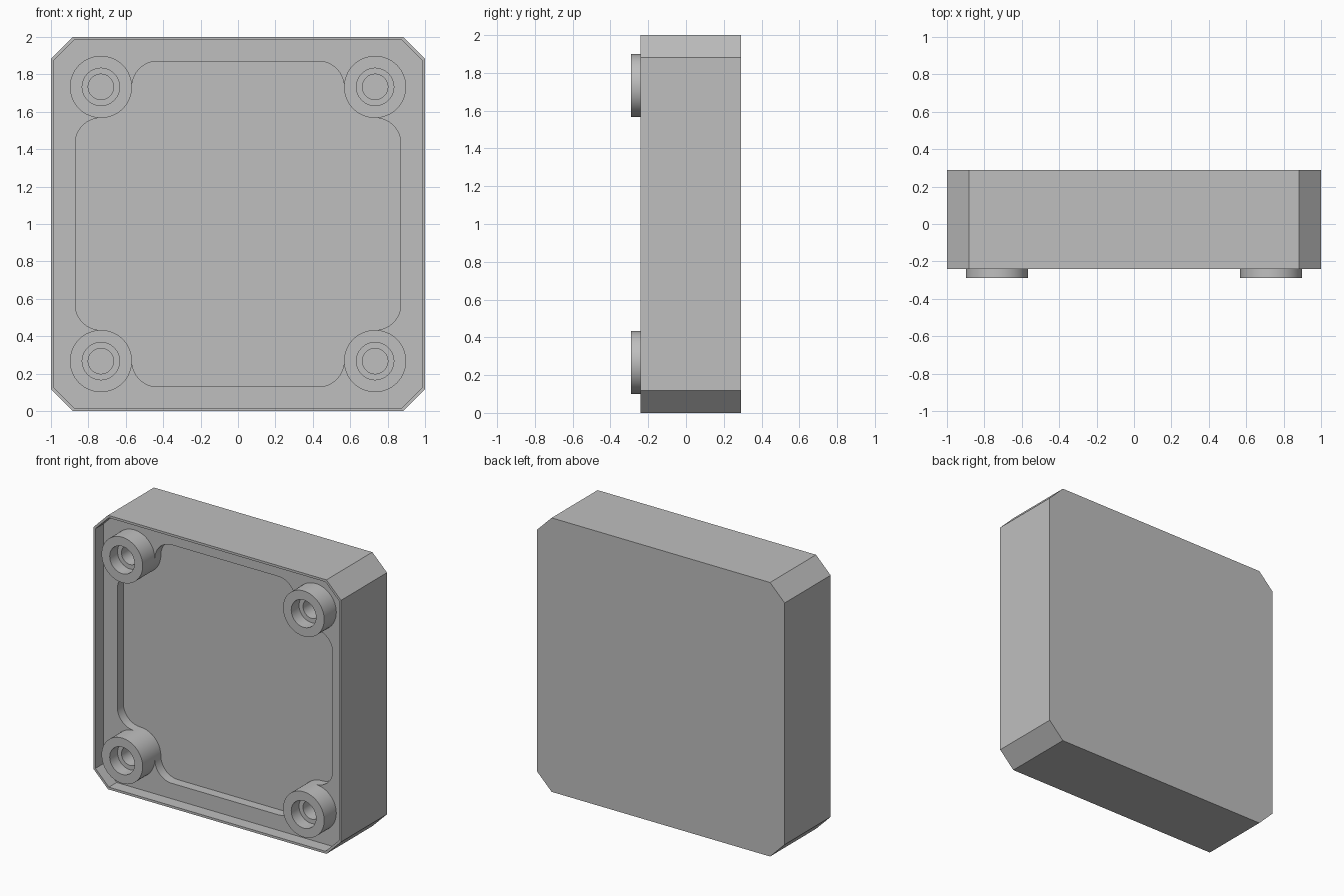
import bpy, bmesh
from math import cos, sin, pi, radians, tan
from mathutils import Vector
from mathutils.geometry import tessellate_polygon

cube = bpy.data.objects.get("Cube")
if cube:
    bpy.data.objects.remove(cube, do_unlink=True)

# Depths along y, front to back
BOSS, RIM, SHELF, POCKET, BACK = -0.29, -0.24, -0.15, -0.08, 0.29
BORE_END, HOLE_END = -0.2, -0.08
# Outline sizes
HALF, CHAMFER, LIP = 1.0, 0.118, 0.017
CENTRE, BOSS_R, BORE_R, HOLE_R = 0.733, 0.166, 0.1, 0.068
FILLET = 0.137
STEPS = 16  # segments per quarter turn

bm = bmesh.new()


def octagon(half, chamfer):
    c = half - chamfer
    return [(half, -c), (half, c), (c, half), (-c, half),
            (-half, c), (-half, -c), (-c, -half), (c, -half)]


def arc(cx, cz, r, start, quarters=1):
    n = round(abs(quarters) * STEPS)
    return [(cx + r * cos((start + quarters * i / n) * pi / 2),
             cz + r * sin((start + quarters * i / n) * pi / 2)) for i in range(n + 1)]


def circle(cx, cz, r):
    return arc(cx, cz, r, 0, 4)[:-1]


def spin(points, quarter):
    c, s = ((1, 0), (0, 1), (-1, 0), (0, -1))[quarter]
    return [(c * x - s * z, s * x + c * z) for x, z in points]


def at(points, y):
    return [Vector((x, y, z + 1)) for x, z in points]


def wall(points, y0, y1, closed=True):
    a = [bm.verts.new(p) for p in at(points, y0)]
    b = [bm.verts.new(p) for p in at(points, y1)]
    for i in range(len(a) if closed else len(a) - 1):
        j = (i + 1) % len(a)
        bm.faces.new((a[i], a[j], b[j], b[i]))


def cap(y, *loops):
    verts = [bm.verts.new(p) for loop in loops for p in at(loop, y)]
    flat = [[Vector((x, z, 0)) for x, z in loop] for loop in loops]
    for tri in tessellate_polygon(flat):
        bm.faces.new([verts[i] for i in tri])


# Outer shell, lip and recessed inner wall
outer = octagon(HALF, CHAMFER)
inner = octagon(HALF - LIP, CHAMFER - LIP * (2 - 2 * tan(pi / 8)) / 2)
wall(outer, RIM, BACK)
cap(BACK, outer)
cap(RIM, outer, inner)
wall(inner, RIM, SHELF)

# Pocket outline: fillets that run tangentially into each boss
reach = CENTRE - BOSS_R - FILLET
into = arc(CENTRE, reach, FILLET, 0)
out = arc(reach, CENTRE, FILLET, 0)
inside = arc(CENTRE, CENTRE, BOSS_R, 3, -1)
outside = arc(CENTRE, CENTRE, BOSS_R, 3, 3)
pocket, opening = [], []
for q in range(4):
    pocket += spin(into + inside[1:-1] + out, q)
    opening += spin(into + outside[1:-1] + out, q)
cap(SHELF, inner, opening)
cap(POCKET, pocket)
wall(pocket, SHELF, POCKET)

# Counterbored screw bosses
for x in (-CENTRE, CENTRE):
    for z in (-CENTRE, CENTRE):
        rim, bore, hole = (circle(x, z, r) for r in (BOSS_R, BORE_R, HOLE_R))
        wall(rim, BOSS, SHELF)
        cap(BOSS, rim, bore)
        wall(bore, BOSS, BORE_END)
        cap(BORE_END, bore, hole)
        wall(hole, BORE_END, HOLE_END)
        cap(HOLE_END, hole)

bmesh.ops.remove_doubles(bm, verts=bm.verts, dist=0.0002)
bmesh.ops.recalc_face_normals(bm, faces=bm.faces)
mesh = bpy.data.meshes.new("cover_housing")
bm.to_mesh(mesh)
bm.free()
housing = bpy.data.objects.new("cover_housing", mesh)
bpy.context.collection.objects.link(housing)

# Plain grey material
grey = bpy.data.materials.new("light_grey")
grey.use_nodes = True
colour = (0.52, 0.52, 0.52, 1)
grey.diffuse_color = colour
grey.node_tree.nodes["Principled BSDF"].inputs["Base Color"].default_value = colour
mesh.materials.append(grey)

bpy.ops.object.select_all(action="DESELECT")
housing.select_set(True)
bpy.context.view_layer.objects.active = housing
bpy.ops.object.shade_smooth_by_angle(angle=radians(30))
